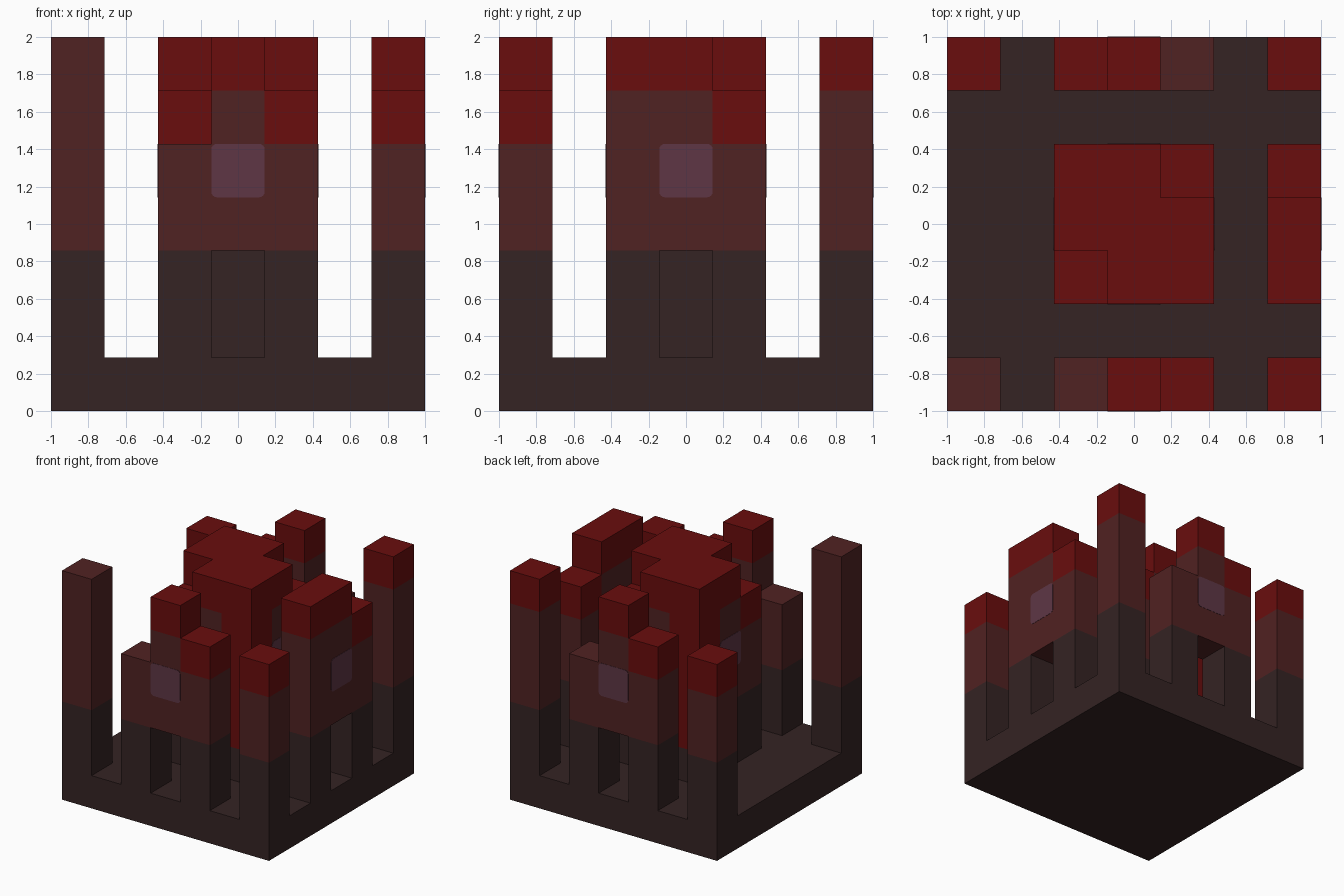
import bpy, bmesh, math
from mathutils import Vector, Matrix

old = bpy.data.objects.get("Cube")
if old:
    bpy.data.objects.remove(old, do_unlink=True)

U = 2 / 7  # one block of the 7 x 7 x 7 grid


def material(name, rgb):
    m = bpy.data.materials.new(name)
    m.use_nodes = True
    m.diffuse_color = (*rgb, 1)
    bsdf = m.node_tree.nodes["Principled BSDF"]
    bsdf.inputs["Base Color"].default_value = (*rgb, 1)
    bsdf.inputs["Roughness"].default_value = 0.9
    return m


stone = material("dark stone", (0.035, 0.017, 0.017))
brick = material("brown brick", (0.081, 0.016, 0.016))
roof = material("deep red", (0.142, 0.004, 0.004))
glass = material("dusky purple", (0.112, 0.037, 0.060))
BLOCKS = [stone, brick, roof]


def finish(name, bm, mats):
    mesh = bpy.data.meshes.new(name)
    bm.to_mesh(mesh)
    bm.free()
    for m in mats:
        mesh.materials.append(m)
    obj = bpy.data.objects.new(name, mesh)
    bpy.context.collection.objects.link(obj)
    return obj


def column(i, j, bottom, red_from, top, stone_to=3):
    """Blocks of one column: stone below, brick in the middle, red on top."""
    return {(i, j, k): 2 if k >= red_from else 0 if k < stone_to else 1
            for k in range(bottom, top)}


def build(name, *columns):
    """Join columns into one shell with only its outer faces."""
    cells = {}
    for c in columns:
        cells.update(c)
    bm = bmesh.new()
    for cell, colour in cells.items():
        centre = Vector(((cell[0] - 3) * U, (cell[1] - 3) * U, (cell[2] + 0.5) * U))
        for axis in range(3):
            for sign in (-1, 1):
                near = list(cell)
                near[axis] += sign
                if tuple(near) in cells:
                    continue
                n = Vector([sign if a == axis else 0 for a in range(3)])
                s = Vector([1 if a == (axis + 1) % 3 else 0 for a in range(3)])
                t = n.cross(s)
                ring = [centre + (n + s * a + t * b) * U / 2
                        for a, b in ((-1, -1), (1, -1), (1, 1), (-1, 1))]
                face = bm.faces.new([bm.verts.new(p) for p in ring])
                face.material_index = colour
    bmesh.ops.remove_doubles(bm, verts=bm.verts[:], dist=0.001)
    bmesh.ops.dissolve_limit(bm, angle_limit=0.02, verts=bm.verts[:],
                             edges=bm.edges[:], delimit={'MATERIAL'})
    return finish(name, bm, BLOCKS)


def window(name, distance, turn):
    """Rounded square plate on a wall; turn rotates it from the front."""
    bm = bmesh.new()
    h, r = U / 2, 0.03
    ring = []
    for q in range(4):
        corner = Vector((math.copysign(h - r, math.cos(math.pi / 4 + q * math.pi / 2)),
                         math.copysign(h - r, math.sin(math.pi / 4 + q * math.pi / 2))))
        for step in range(5):
            a = (q + step / 4) * math.pi / 2
            ring.append(bm.verts.new((corner.x + r * math.cos(a), 0,
                                      corner.y + r * math.sin(a))))
    face = bm.faces.new(ring)
    out = bmesh.ops.extrude_face_region(bm, geom=[face])
    bmesh.ops.translate(bm, vec=(0, -0.004, 0),
                        verts=[v for v in out["geom"] if isinstance(v, bmesh.types.BMVert)])
    bmesh.ops.recalc_face_normals(bm, faces=bm.faces[:])
    bmesh.ops.translate(bm, vec=(0, 0.002 - distance, 4.5 * U), verts=bm.verts[:])
    bmesh.ops.rotate(bm, verts=bm.verts[:], cent=(0, 0, 0),
                     matrix=Matrix.Rotation(turn, 3, 'Z'))
    finish(name, bm, [glass])


# Base slab
bm = bmesh.new()
bmesh.ops.create_cube(bm, size=1, matrix=Matrix.Translation((0, 0, U / 2))
                      @ Matrix.Diagonal((2, 2, U, 1)))
finish("base_slab", bm, [stone])

# Corner pillars
build("front_right_pillar", column(0, 0, 1, 7, 7))
build("front_left_pillar", column(6, 0, 1, 5, 6))
build("back_right_pillar", column(0, 6, 1, 5, 6))
build("back_left_pillar", column(6, 6, 1, 6, 7))

# Gate walls, each standing on two legs
build("front_gate", column(2, 0, 1, 7, 5), column(3, 0, 3, 6, 7), column(4, 0, 1, 5, 6))
build("back_gate", column(4, 6, 1, 7, 5), column(3, 6, 3, 6, 7), column(2, 6, 1, 5, 6))
build("left_gate", column(6, 2, 1, 6, 7), column(6, 3, 3, 6, 7), column(6, 4, 1, 5, 6))

# Central keep: two low corners and two corners red far down the wall
keep = []
for i in (2, 3, 4):
    for j in (2, 3, 4):
        if i == j and i != 3:
            keep.append(column(i, j, 1, 5, 6))
        elif i != 3 and j != 3:
            keep.append(column(i, j, 1, 2, 7, 2))
        else:
            keep.append(column(i, j, 1, 6, 7))
build("central_keep", *keep)

# Windows
for side, turn in (("front", 0), ("left", math.pi / 2), ("back", math.pi)):
    window(side + "_gate_window", 1, turn)
for side, turn in (("front", 0), ("left", math.pi / 2),
                   ("back", math.pi), ("right", -math.pi / 2)):
    window(side + "_keep_window", 1.5 * U, turn)
